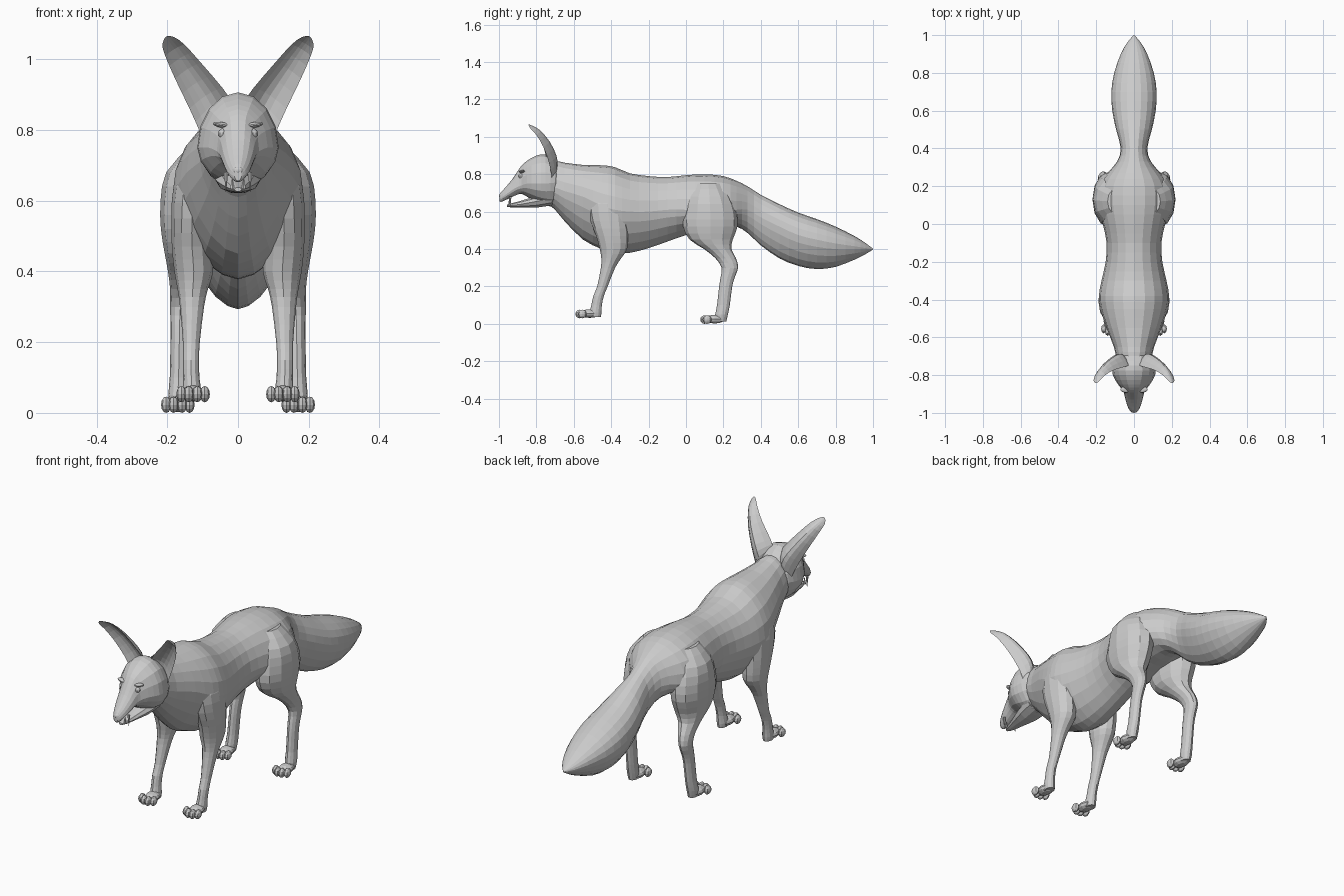
import bpy, bmesh, math
from mathutils import Vector, Matrix

GREY = bpy.data.materials.new("plain_grey")
GREY.diffuse_color = (0.6, 0.6, 0.6, 1)


def finish(name, bm, mirror=False):
    bmesh.ops.recalc_face_normals(bm, faces=bm.faces[:])
    mesh = bpy.data.meshes.new(name)
    bm.to_mesh(mesh)
    bm.free()
    mesh.materials.append(GREY)
    ob = bpy.data.objects.new(name, mesh)
    bpy.context.collection.objects.link(ob)
    if mirror:
        ob.modifiers.new("mirror", 'MIRROR').use_mirror_merge = False
    return ob


def dense(rows, k):
    """Catmull-Rom subdivision of a list of section tuples."""
    out = []
    for i in range(len(rows) - 1):
        p0, p1 = rows[max(i - 1, 0)], rows[i]
        p2, p3 = rows[i + 1], rows[min(i + 2, len(rows) - 1)]
        for j in range(k):
            t = j / k
            out.append([0.5 * (2 * b + (c - a) * t + (2 * a - 5 * b + 4 * c - d) * t * t
                               + (3 * b - a - 3 * c + d) * t ** 3)
                        for a, b, c, d in zip(p0, p1, p2, p3)])
    return out + [list(rows[-1])]


def skin(name, rings, mirror=False):
    """Join rings of points into a closed skin."""
    bm = bmesh.new()
    loops = [[bm.verts.new(p) for p in ring] for ring in rings]
    n = len(loops[0])
    for a, b in zip(loops, loops[1:]):
        for i in range(n):
            bm.faces.new((a[i], a[(i + 1) % n], b[(i + 1) % n], b[i]))
    bm.faces.new(loops[0])
    bm.faces.new(loops[-1][::-1])
    return finish(name, bm, mirror)


def lengthwise(name, rows, k, n, keel=1.0):
    """Sections along y: (y, widest z, top z, bottom z, half width)."""
    rings = []
    for y, zm, top, bot, w in dense(rows, k):
        ring = []
        for i in range(n):
            a = 2 * math.pi * i / n
            c, s = math.cos(a), math.sin(a)
            e = keel if s < 0 else 1.0
            x = math.copysign(abs(c) ** e, c) * w
            z = zm + (top - zm) * s if s >= 0 else zm - (zm - bot) * abs(s) ** e
            ring.append((x, y, z))
        rings.append(ring)
    return skin(name, rings)


def limb(name, rows, k=2, n=12):
    """Horizontal sections: (x, y, z, x radius, y radius)."""
    rings = [[(x + rx * math.cos(2 * math.pi * i / n), y + ry * math.sin(2 * math.pi * i / n), z)
              for i in range(n)] for x, y, z, rx, ry in dense(rows, k)]
    return skin(name, rings, True)


def balls(name, items, mirror=True, u=10, v=7, tilt=0.0):
    """Ellipsoids given as (centre, radii)."""
    bm = bmesh.new()
    for c, r in items:
        m = Matrix.Translation(c) @ Matrix.Rotation(tilt, 4, 'Y') @ Matrix.Diagonal((*r, 1))
        bmesh.ops.create_uvsphere(bm, u_segments=u, v_segments=v, radius=1, matrix=m)
    return finish(name, bm, mirror)


# Neck, trunk and tail
lengthwise("body_and_tail", [
    (-.76, .74, .84, .66, .07), (-.70, .73, .87, .61, .095), (-.65, .71, .862, .55, .107),
    (-.55, .68, .85, .45, .145), (-.45, .63, .848, .40, .178), (-.38, .61, .838, .38, .186),
    (-.30, .60, .805, .38, .172), (-.20, .60, .79, .405, .15), (-.10, .61, .785, .44, .145),
    (0, .61, .795, .475, .165), (.1, .60, .80, .50, .188), (.2, .60, .79, .515, .185),
    (.27, .61, .765, .52, .14), (.33, .61, .735, .485, .09), (.4, .57, .69, .42, .07),
    (.5, .52, .64, .35, .095), (.6, .475, .595, .31, .115), (.7, .45, .56, .293, .12),
    (.8, .43, .52, .305, .105), (.9, .415, .47, .343, .07), (.96, .405, .432, .373, .036),
    (1.0, .4, .402, .398, .002)], 2, 20, 1.2)

# Skull and upper snout
lengthwise("head", [
    (-.66, .75, .82, .66, .06), (-.70, .755, .872, .63, .098), (-.75, .75, .905, .632, .113),
    (-.80, .75, .90, .65, .112), (-.85, .75, .872, .68, .084), (-.88, .74, .845, .695, .06),
    (-.905, .73, .81, .69, .051), (-.93, .715, .772, .678, .045), (-.965, .69, .73, .662, .034),
    (-.988, .675, .705, .652, .022), (-.998, .67, .69, .656, .01)], 2, 16, 1.1)

# Lower jaw, slightly open
lengthwise("lower_jaw", [
    (-.72, .67, .70, .632, .07), (-.80, .655, .685, .62, .06), (-.88, .64, .66, .622, .036),
    (-.93, .634, .646, .622, .022), (-.958, .632, .638, .626, .01)], 2, 10)

# Nose, eyes and brows
balls("nose", [((0, -.986, .685), (.018, .014, .014))], False)
balls("eye", [((.043, -.882, .79), (.014, .014, .014))])
balls("brow", [((.045, -.876, .814), (.028, .017, .008))], tilt=-.15)

# Fangs: upper pair pointing down, lower pair pointing up
bm = bmesh.new()
for x, y, z, size, turn in ((.034, -.94, .652, .058, math.pi), (.016, -.945, .65, .035, 0)):
    bmesh.ops.create_cone(bm, cap_ends=True, segments=6, radius1=.007, radius2=.0005, depth=size,
                          matrix=Matrix.Translation((x, y, z)) @ Matrix.Rotation(turn, 4, 'X'))
finish("fangs", bm, True)

# Cupped ears: (inner edge, outer edge, depth of the cup)
ear_rows = dense([
    (.03, -.74, .84, .09, -.72, .74, .03), (.025, -.745, .885, .106, -.72, .79, .045),
    (.045, -.755, .92, .137, -.732, .86, .05), (.105, -.772, .99, .178, -.762, .945, .037),
    (.152, -.80, 1.042, .206, -.80, 1.01, .022), (.18, -.828, 1.062, .214, -.83, 1.042, .01),
    (.197, -.842, 1.066, .205, -.842, 1.063, .001)], 2)
rings = []
for r in ear_rows:
    inner, outer, depth = Vector(r[:3]), Vector(r[3:6]), r[6]

    def arc(t, d):
        return inner.lerp(outer, t) + Vector((0, 1, .25)) * d * math.sin(math.pi * t)
    rings.append([arc(i / 6, depth) for i in range(7)]
                 + [arc(i / 6, depth * .55) for i in range(5, 0, -1)])
skin("ear", rings, True)

# Front legs from shoulder to wrist
limb("front_leg", [
    (.105, -.43, .73, .04, .06), (.122, -.42, .64, .06, .10), (.13, -.41, .55, .058, .10),
    (.13, -.395, .47, .057, .085), (.125, -.388, .40, .055, .073), (.128, -.40, .35, .043, .053),
    (.13, -.417, .30, .034, .038), (.132, -.447, .20, .024, .028), (.133, -.467, .15, .023, .028),
    (.132, -.478, .10, .023, .028), (.13, -.484, .06, .026, .032), (.13, -.485, .037, .022, .03)])

# Hind legs from hip through hock
limb("hind_leg", [
    (.09, .12, .75, .05, .07), (.115, .125, .68, .088, .115), (.13, .13, .60, .089, .14),
    (.135, .13, .52, .083, .145), (.135, .135, .45, .072, .115), (.145, .17, .40, .053, .073),
    (.155, .213, .35, .037, .055), (.163, .235, .30, .029, .044), (.165, .223, .25, .026, .038),
    (.166, .212, .20, .025, .035), (.168, .20, .10, .025, .034), (.17, .19, .05, .027, .034),
    (.17, .185, .012, .022, .03)])

# Paws with four toes each: (x, y of palm, ground height)
for name, x, y, z in (("front_paw", .127, -.515, .03), ("hind_paw", .17, .153, 0)):
    items = [((x, y, z + .025), (.034, .055, .023))]
    for dx, dy in ((-.033, -.04), (-.012, -.053), (.012, -.053), (.033, -.04)):
        items.append(((x + dx, y + dy, z + .023), (.0145, .024, .023)))
    balls(name, items, u=8, v=6)
